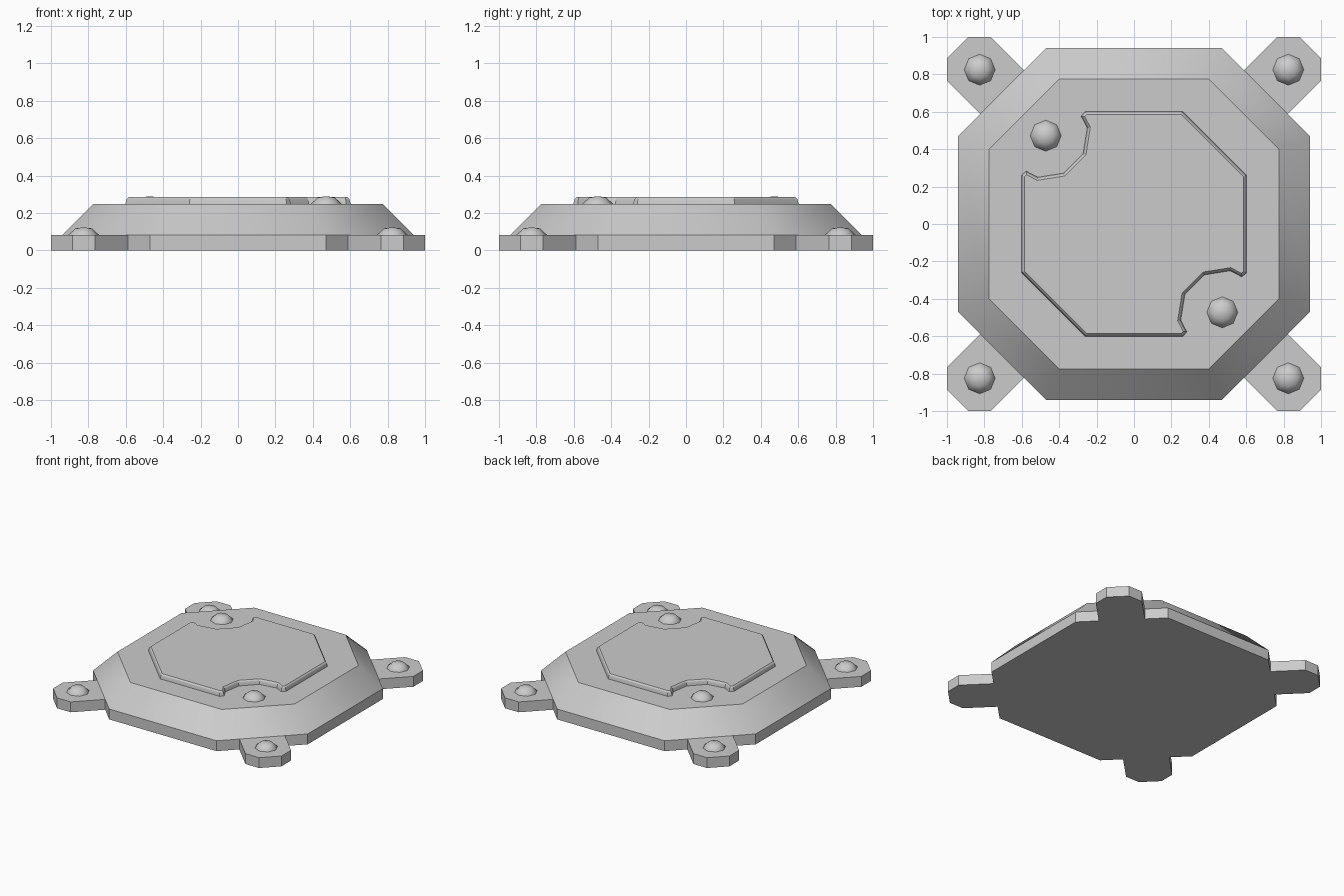
import bpy, bmesh, math
from mathutils import Vector

if "Cube" in bpy.data.objects:
    bpy.data.objects.remove(bpy.data.objects["Cube"])


def stack(name, rings, angle):
    """Skin a list of equal-length rings of 3D points, capped at both ends."""
    bm = bmesh.new()
    loops = [[bm.verts.new(p) for p in ring] for ring in rings]
    for a, b in zip(loops, loops[1:]):
        for i in range(len(a)):
            j = (i + 1) % len(a)
            bm.faces.new((a[i], a[j], b[j], b[i]))
    bm.faces.new(loops[0])
    bm.faces.new(loops[-1])
    bmesh.ops.recalc_face_normals(bm, faces=bm.faces)
    mesh = bpy.data.meshes.new(name)
    bm.to_mesh(mesh)
    bm.free()
    ob = bpy.data.objects.new(name, mesh)
    bpy.context.collection.objects.link(ob)
    bpy.ops.object.select_all(action='DESELECT')
    ob.select_set(True)
    bpy.context.view_layer.objects.active = ob
    bpy.ops.object.shade_smooth_by_angle(angle=math.radians(angle))
    return ob


def at_z(pts, z):
    return [(p[0], p[1], z) for p in pts]


def octagon(half, c):
    return [(c, half), (-c, half), (-half, c), (-half, -c),
            (-c, -half), (c, -half), (half, -c), (half, c)]


def inset(pts, d):
    """Offset a counter-clockwise outline inwards by d."""
    out = []
    for i, p in enumerate(pts):
        p, a, b = Vector(p), Vector(pts[i - 1]), Vector(pts[(i + 1) % len(pts)])
        e1, e2 = (p - a).normalized(), (b - p).normalized()
        n1, n2 = Vector((-e1.y, e1.x)), Vector((-e2.y, e2.x))
        out.append(p + (n1 + n2) * d / (1 + n1.dot(n2)))
    return out


def bolt(name, x, y, z):
    def ring(r, h):
        return [(x + r * math.cos(k * math.pi / 4),
                 y + r * math.sin(k * math.pi / 4), z + h) for k in range(8)]
    stack(name, [ring(0.083, -0.01), ring(0.083, 0), ring(0.045, 0.036), ring(0.006, 0.041)], 80)


# Bevelled octagonal body
base, top = octagon(0.94, 0.47), octagon(0.775, 0.40)
stack("body", [at_z(base, 0), at_z(base, 0.082), at_z(top, 0.248)], 40)

# Raised plate, notched at two opposite corners
edge = [(0.26, 0.602), (-0.26, 0.602), (-0.283, 0.577), (-0.25, 0.515), (-0.272, 0.377)]
half = edge + [(-y, -x) for x, y in reversed(edge)]
outline = half + [(-x, -y) for x, y in half]
stack("raised_plate", [at_z(outline, 0.24), at_z(outline, 0.25), at_z(inset(outline, 0.007), 0.275),
                       at_z(inset(outline, 0.016), 0.285)], 25)

# Corner tabs with bolts
tab = [(0.45, 0.685), (0.685, 0.45), (1, 0.765), (1, 0.885),
       (0.885, 1), (0.765, 1)]
for sx in (-1, 1):
    for sy in (-1, 1):
        pts = [(x * sx, y * sy) for x, y in tab]
        stack("corner_tab", [at_z(pts, 0), at_z(pts, 0.082)], 30)
        bolt("tab_bolt", 0.825 * sx, 0.825 * sy, 0.082)

# Bolts in the plate notches
for s in (-1, 1):
    bolt("plate_bolt", 0.472 * s, -0.472 * s, 0.248)
